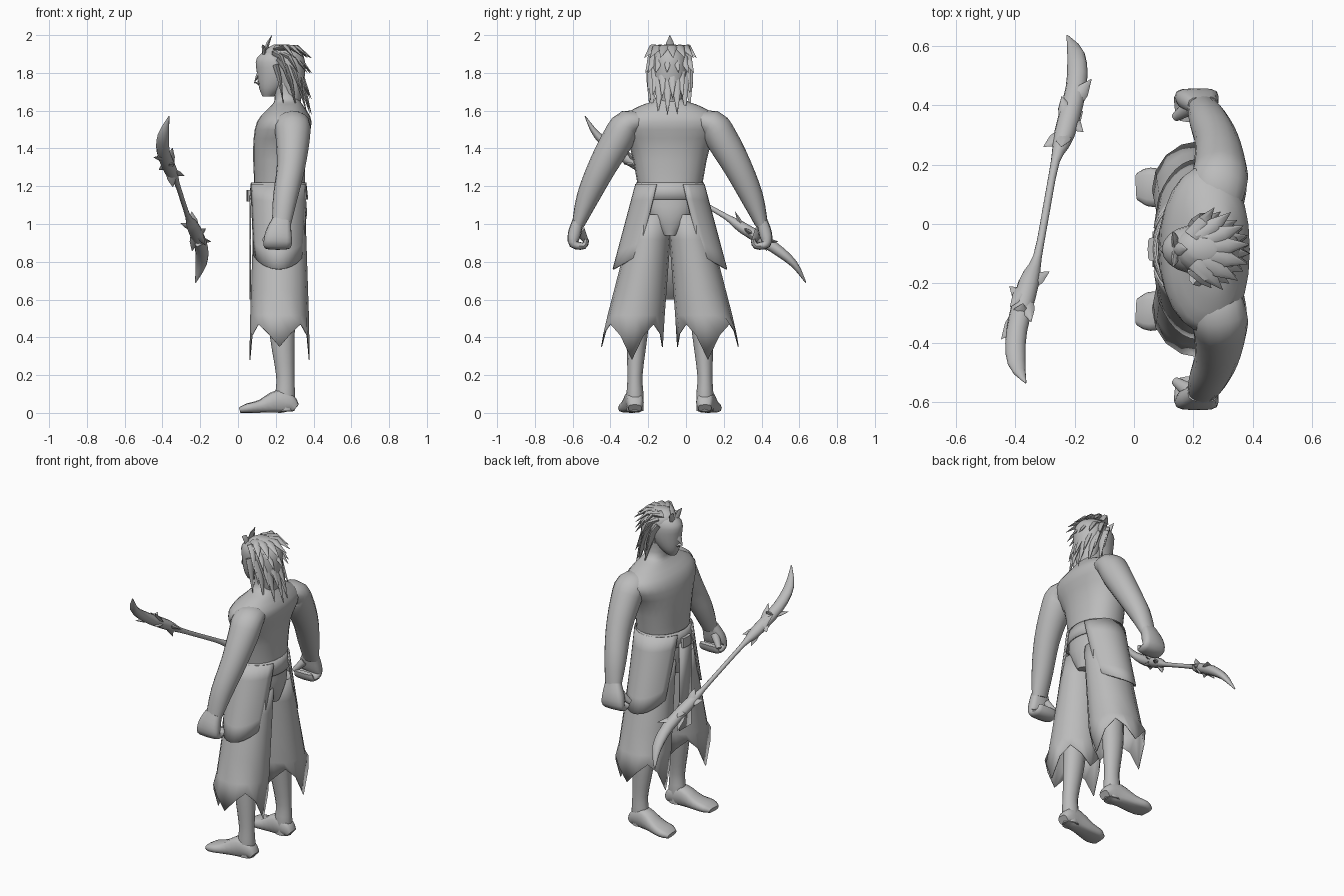
import bpy, bmesh, math
from math import sin, cos, pi, radians
from mathutils import Vector

default_cube = bpy.data.objects.get("Cube")
if default_cube:
    bpy.data.objects.remove(default_cube)

MIDDLE = -.085  # body centre line along y; the figure looks towards -x
X_AXIS, Y_AXIS, Z_AXIS = Vector((1, 0, 0)), Vector((0, 1, 0)), Vector((0, 0, 1))

colour = (.5, .5, .5, 1)
grey = bpy.data.materials.new("plain grey")
grey.use_nodes = True
grey.diffuse_color = colour
grey.node_tree.nodes["Principled BSDF"].inputs["Base Color"].default_value = colour


def finish(name, bm, thickness=0):
    """Turn a bmesh into a smooth shaded object, optionally a thin shell."""
    bmesh.ops.recalc_face_normals(bm, faces=bm.faces)
    mesh = bpy.data.meshes.new(name)
    bm.to_mesh(mesh)
    bm.free()
    mesh.materials.append(grey)
    part = bpy.data.objects.new(name, mesh)
    bpy.context.collection.objects.link(part)
    if thickness:
        shell = part.modifiers.new("thickness", 'SOLIDIFY')
        shell.thickness, shell.offset = thickness, 0
    bpy.ops.object.select_all(action='DESELECT')
    part.select_set(True)
    bpy.context.view_layer.objects.active = part
    bpy.ops.object.shade_smooth_by_angle(angle=radians(50))


def skin(name, rings, closed=True, thickness=0):
    """Bridge equal rows of points; solid unless a thickness is given."""
    bm = bmesh.new()
    rows = [[bm.verts.new(point) for point in ring] for ring in rings]
    count = len(rows[0])
    for low, high in zip(rows, rows[1:]):
        for i in range(count if closed else count - 1):
            j = (i + 1) % count
            bm.faces.new((low[i], low[j], high[j], high[i]))
    if not thickness:
        bm.faces.new(rows[0])
        bm.faces.new(rows[-1])
    finish(name, bm, thickness)


def oval(centre, u, v, width, depth, count=16, power=1):
    """Ring of points; a power under one makes it squarer."""
    def bulge(value):
        return math.copysign(abs(value) ** power, value)
    turns = [2 * pi * i / count for i in range(count)]
    return [Vector(centre) + u * width * bulge(cos(t)) + v * depth * bulge(sin(t)) for t in turns]


def smooth(rows, steps=3):
    """Pass an even curve through the given rows of values."""
    rows = [Vector(row) for row in rows]
    result = []
    for i in range(len(rows) - 1):
        a, b = rows[i], rows[i + 1]
        before = (b - rows[max(i - 1, 0)]) / 2
        after = (rows[min(i + 2, len(rows) - 1)] - a) / 2
        for k in range(steps):
            t = k / steps
            ease = t * t * (3 - 2 * t)
            result.append(a + (b - a) * ease + before * t * (1 - t) ** 2 - after * t * t * (1 - t))
    return result + [rows[-1]]


def tube(name, path, axis=X_AXIS, count=12, power=1):
    """Tube along rows of x, y, z, half size along the axis and across it."""
    points = [Vector(row[:3]) for row in path]
    rings = []
    for i, (point, row) in enumerate(zip(points, path)):
        along = (points[min(i + 1, len(points) - 1)] - points[max(i - 1, 0)]).normalized()
        across = along.cross(axis).normalized()
        rings.append(oval(point, across.cross(along), across, row[3], row[4], count, power))
    skin(name, rings)


def limb(name, rows, side, **options):
    """Smooth tube whose second value is the distance from the body centre line."""
    tube(name, [(x, MIDDLE + side * s, z, a, b) for x, s, z, a, b in smooth(rows)], **options)


def stack(name, rows, count=20, power=1):
    """Upright body from rows of height, centre x, half depth and half width."""
    skin(name, [oval((x, MIDDLE, z), X_AXIS, Y_AXIS, depth, width, count, power)
                for z, x, depth, width in smooth(rows)])


def spike(name, root, tip, size, lift=0, axis=X_AXIS):
    """Flat tuft tapering from root to tip."""
    middle = root.lerp(tip, .5) + Z_AXIS * lift
    tube(name, [(*root, size, size / 2), (*middle, size * .8, size * .4), (*tip, .001, .001)],
         axis=axis, count=6)


# Torso with hips and neck
stack("torso", [(.94, .22, .12, .05), (1.05, .22, .145, .14), (1.2, .22, .135, .17),
                (1.4, .22, .14, .21), (1.54, .245, .145, .28), (1.62, .26, .09, .17),
                (1.66, .26, .066, .08), (1.75, .25, .06, .07)], 24, .9)

# Head, nose and hair cap
stack("head", [(1.675, .16, .03, .025), (1.72, .18, .068, .055), (1.8, .215, .115, .08),
               (1.88, .22, .12, .08), (1.94, .24, .06, .04)])
stack("hair_cap", [(1.64, .29, .04, .06), (1.75, .28, .07, .085), (1.86, .25, .105, .095),
                   (1.92, .235, .09, .07), (1.95, .23, .04, .03)])
spike("nose", Vector((.12, MIDDLE, 1.82)), Vector((.085, MIDDLE, 1.745)), .025, axis=Y_AXIS)
spike("nose_base", Vector((.14, MIDDLE, 1.74)), Vector((.085, MIDDLE, 1.75)), .03, axis=Y_AXIS)

# Hair swept backwards in four tiers, longest at the back
for tier in range(4):
    for k in range(7):
        turn = pi * (k + tier % 2 / 2) / 6.5
        back, out = sin(turn), cos(turn)
        root = Vector((.2 + (.04 + .02 * tier) * back, MIDDLE + (.04 + .015 * tier) * out,
                       1.93 - .03 * tier))
        tip = Vector((.27 + .12 * back - .01 * tier * (1 - back), MIDDLE + (.14 - .01 * tier) * out,
                      1.88 - .08 * tier - .06 * back * (tier > 1)))
        spike(f"hair_tier_{tier}_tuft_{k}", root, tip, .035, .03, Y_AXIS)
for k in (-1, 0, 1):
    root = Vector((.14, MIDDLE + .02 * k, 1.9))
    tip = Vector((.18 - .05 * abs(k), MIDDLE + .06 * k, 2 - .05 * abs(k)))
    spike(f"forelock_{k}", root, tip, .025, .01, Y_AXIS)

for side, tag in ((-1, "left"), (1, "right")):
    # Arm, curled hand and thumb
    limb(tag + "_arm", [(.27, .1, 1.55, .07, .03), (.285, .22, 1.53, .095, .075),
                        (.29, .275, 1.45, .09, .085), (.28, .36, 1.3, .075, .075),
                        (.25, .435, 1.14, .065, .06), (.23, .485, 1, .05, .034)], side, count=16)
    limb(tag + "_hand", [(.23, .485, 1.02, .05, .03), (.215, .505, .95, .07, .035),
                         (.21, .51, .895, .075, .025), (.21, .455, .885, .07, .018),
                         (.21, .44, .92, .06, .012)], side, power=.65)
    limb(tag + "_thumb", [(.19, .48, .97, .03, .025), (.14, .445, .91, .015, .015)],
         side, axis=Y_AXIS)

    # Lower leg, and foot with its sole on the ground
    limb(tag + "_leg", [(.23, .16, .6, .075, .065), (.235, .175, .4, .065, .055),
                        (.25, .185, .2, .048, .04), (.25, .185, .1, .052, .045),
                        (.25, .185, .01, .05, .045)], side)
    foot = [(.305, .185, .025, .035), (.27, .185, .05, .046), (.21, .19, .06, .05),
            (.12, .2, .035, .06), (.05, .21, .025, .065), (.01, .21, .015, .045)]
    limb(tag + "_foot", [(x, s, tall, wide, tall) for x, s, tall, wide in foot],
         side, axis=Y_AXIS, power=.65)

    # Flared trouser leg with a torn hem
    rings = []
    for k in range(6):
        f = k / 4.5
        rings.append(oval((.22, MIDDLE + side * (.09 + .1 * f), 1.05 - .6 * f), X_AXIS, Y_AXIS,
                          .135 + .02 * f, .1 + .055 * f))
    hem = (.28, .41, .47, .42, .35, .42, .47, .41)
    for i, point in enumerate(rings[-1]):
        point.z = hem[i % 8]
    skin(tag + "_trouser", rings, thickness=.005)

    # Overskirt panel, open at the front and back
    panel = []
    for k in range(6):
        f = k / 5
        row = []
        for i in range(-6, 7):
            turn = radians(67 - 12 * f) * i / 6
            drop = .45 - .002 * i * i
            row.append((.215 + .158 * sin(turn), MIDDLE + side * (.18 + .12 * f) * cos(turn),
                        1.21 - drop * f))
        panel.append(row)
    skin(tag + "_overskirt", panel, closed=False, thickness=.008)

# Belt, knot and hanging front cloth
skin("belt", [oval((.215, MIDDLE, 1.22 - .045 * k), X_AXIS, Y_AXIS, .143 + .005 * k, .175 + .007 * k, 24)
              for k in range(3)], thickness=.008)
tube("belt_knot", [(.066, MIDDLE, z, .02, .04) for z in (1.18, 1.12)], power=.5)
skin("front_cloth", [[(.065, MIDDLE + .06 * k, z) for k in (-1, 0, 1)] for z in (1.15, .9, .6)],
     closed=False, thickness=.006)

# Double bladed weapon: one half as offsets from the grip, then turned about it
grip = Vector((-.295, .05, 1.13))
half = smooth([(0, 0, 0, .013, .013), (-.03, -.16, .09, .015, .015), (-.06, -.25, .15, .035, .03),
               (-.1, -.41, .25, .035, .03), (-.1, -.52, .34, .03, .02), (-.07, -.584, .44, .003, .003)])
upper = [(*(grip + row.xyz), row[3], row[4]) for row in half]
lower = [(*(grip - row.xyz), row[3], row[4]) for row in half]
tube("blade_staff", lower[:0:-1] + upper)

# Barbs flaring around both guards, alternately towards the tip and the grip
for name, end, sign in (("upper", upper, 1), ("lower", lower, -1)):
    for k in range(8):
        root = Vector(end[6 + k % 3][:3])
        flare = (X_AXIS * cos(k * pi / 4) + Z_AXIS * sin(k * pi / 4)) * .06
        sweep = Vector((-.02, -.08, .05)) * (1 if k % 2 else -.5)
        spike(f"{name}_barb_{k}", root, root + sign * (flare + sweep), .03)
